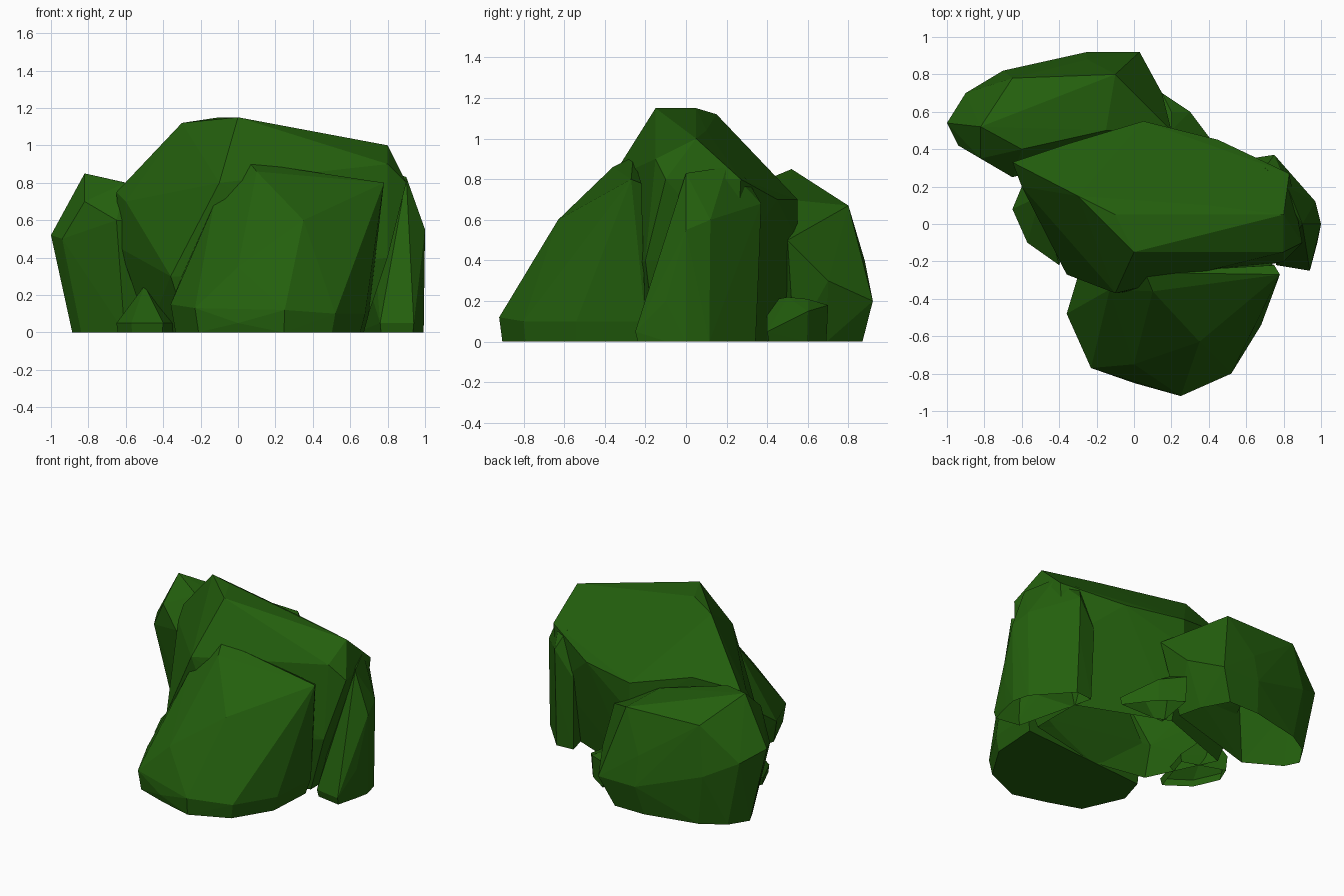
import bpy
import bmesh
from mathutils import Vector

default_cube = bpy.data.objects.get("Cube")
if default_cube:
    bpy.data.objects.remove(default_cube, do_unlink=True)

# One mossy green for every boulder
moss = bpy.data.materials.new("moss_green")
moss.use_nodes = True
moss_colour = (.017, .115, .004, 1)
moss.diffuse_color = moss_colour
moss.node_tree.nodes["Principled BSDF"].inputs["Base Color"].default_value = moss_colour


def make_boulder(name, crown, belt, taper, open_base=True):
    """Wrap a faceted hull around a crown, a belt and the belt's tapered foot."""
    crown = [Vector(point) for point in crown]
    belt = [Vector(point) for point in belt]
    middle = sum(belt, Vector()) / len(belt)
    foot = [middle.lerp(point, taper) for point in belt]
    for point in foot:
        point.z = 0

    bm = bmesh.new()
    for point in crown + belt + foot:
        bm.verts.new(point)
    hull = bmesh.ops.convex_hull(bm, input=bm.verts[:])
    buried = [item for item in hull["geom_interior"]
              if isinstance(item, bmesh.types.BMVert)]
    bmesh.ops.delete(bm, geom=buried, context="VERTS")
    bmesh.ops.recalc_face_normals(bm, faces=bm.faces[:])
    if open_base:
        base = [face for face in bm.faces
                if not any(vert.co.z for vert in face.verts)]
        bmesh.ops.delete(bm, geom=base, context="FACES")

    mesh = bpy.data.meshes.new(name)
    bm.to_mesh(mesh)
    bm.free()
    mesh.materials.append(moss)
    boulder = bpy.data.objects.new(name, mesh)
    bpy.context.collection.objects.link(boulder)


# Tall central boulder with a sloping crown and overhanging shoulders
make_boulder(
    "central_boulder",
    crown=[
        (0, -.15, 1.15), (-.1, .05, 1.15), (-.3, .15, 1.12),
        (.4, .1, 1.04), (.8, .05, 1), (.8, -.15, .9),
        (.9, -.1, .8), (.83, .27, .8), (.45, .45, .7),
        (.05, .55, .7), (-.35, .43, .8), (-.65, .33, .75),
        (-.1, -.37, .8), (-.6, .2, .7),
    ],
    belt=[
        (-.63, .3, .45), (-.36, -.27, .3), (.1, -.35, .3),
        (.05, .55, .5), (.8, .25, .4), (.8, -.2, .4),
    ],
    taper=.8,
)

# Wide boulder leaning out at the front, with a flat closed base
make_boulder(
    "front_boulder",
    crown=[
        (.06, -.26, .91), (.78, -.27, .8), (.75, -.22, .78),
        (.1, -.36, .86), (-.13, -.35, .68), (.35, -.63, .6), (0, -.75, .35),
    ],
    belt=[
        (-.3, -.28, .3), (-.36, -.48, .15), (-.23, -.77, .13),
        (0, -.85, .05), (.25, -.92, .12), (.52, -.8, .1),
        (.68, -.54, .1), (.7, -.2, .1),
    ],
    taper=.95,
    open_base=False,
)

# Long boulder behind
make_boulder(
    "back_boulder",
    crown=[
        (-.82, .52, .85), (-.6, .4, .8), (-.15, .5, .7),
        (-.1, .8, .67), (-.65, .78, .68), (-.82, .35, .7),
    ],
    belt=[
        (-1, .54, .52), (-.94, .42, .5), (-.9, .7, .45), (-.7, .82, .35),
        (-.25, .88, .4), (-.25, .92, .2), (.03, .92, .2),
        (.15, .7, .3), (.2, .5, .5), (-.65, .25, .6),
    ],
    taper=.8,
)

# Upright boulder on the left side
make_boulder(
    "left_boulder",
    crown=[
        (.9, 0, .83), (.82, .2, .86), (.7, .3, .8), (.75, .37, .68),
    ],
    belt=[
        (.97, .12, .6), (1, 0, .55), (.94, -.25, .05), (.8, -.15, .2),
        (.76, -.22, .05), (.98, -.1, .2), (.75, .36, .4), (.62, .35, .5),
    ],
    taper=.95,
)

# Low stones filling the gaps
make_boulder(
    "low_right_stone",
    crown=[(-.45, 0, .13), (-.5, .15, .25)],
    belt=[
        (-.65, .08, .05), (-.57, -.1, .05), (-.4, -.22, .05),
        (-.3, .1, .05), (-.6, .2, .1),
    ],
    taper=.95,
)
make_boulder(
    "low_back_stone",
    crown=[(.2, .5, .22), (.2, .6, .21)],
    belt=[(.15, .7, .18), (.3, .6, .15), (.45, .4, .05), (.1, .4, .2)],
    taper=.95,
)
